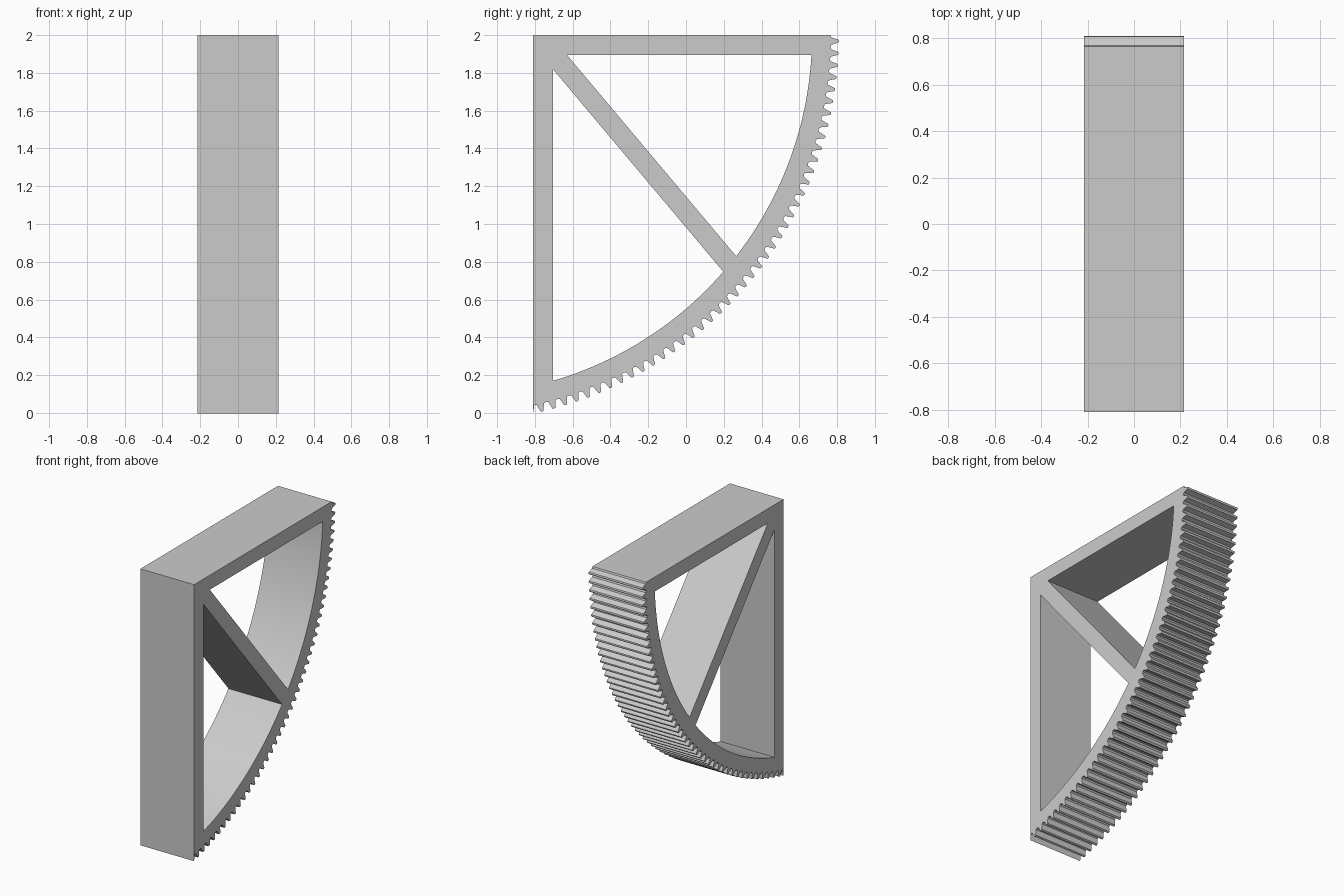
import bpy
from math import cos, sin, radians, sqrt, asin, acos, atan2
from mathutils import Matrix

if "Cube" in bpy.data.objects:
    bpy.data.objects.remove(bpy.data.objects["Cube"])

# Gear layout in the (y, z) plane
CY, CZ = -1.24, 2.0
R_IN, R_ROOT, R_TIP = 1.907, 2.005, 2.05
PITCH = radians(1.8)
LEFT, TOP, BAR = -0.81, 2.0, 0.105
HALF_WIDTH = 0.215


def polar(r, a):
    return (CY + r * cos(a), CZ - r * sin(a))


def arc(start, end, count=24):
    return [polar(R_IN, start + (end - start) * i / count) for i in range(count + 1)]


def rim_angle(point):
    return atan2(CZ - point[1], point[0] - CY)


# Toothed outer edge: fraction of the pitch against tooth height
TOOTH = [(0.0, 0.0), (0.18, 0.1), (0.27, 0.45), (0.38, 0.95), (0.5, 1.0),
         (0.62, 0.95), (0.73, 0.45), (0.82, 0.1)]
outer = [(LEFT, TOP)]
for i in range(44):
    for f, h in TOOTH:
        p = polar(R_ROOT + (R_TIP - R_ROOT) * h, (i + f) * PITCH)
        if p[0] > LEFT:
            outer.append(p)
outer.append((LEFT, CZ - sqrt(R_TIP ** 2 - (LEFT - CY) ** 2)))

# Openings either side of the diagonal brace
upper_rim, lower_rim = (0.265, 0.83), (0.2, 0.745)
upper = [(-0.63, TOP - BAR)] + arc(asin(BAR / R_IN), rim_angle(upper_rim))
lower = [(LEFT + BAR, 1.82)] + arc(rim_angle(lower_rim), acos((LEFT + BAR - CY) / R_IN))

# Extruded profile with holes
curve = bpy.data.curves.new("sector_profile", "CURVE")
curve.dimensions = "2D"
curve.fill_mode = "BOTH"
curve.extrude = HALF_WIDTH
for loop in (outer, upper, lower):
    spline = curve.splines.new("POLY")
    spline.points.add(len(loop) - 1)
    for pt, (y, z) in zip(spline.points, loop):
        pt.co = (y, z, 0, 1)
    spline.use_cyclic_u = True
helper = bpy.data.objects.new("sector_profile", curve)
bpy.context.collection.objects.link(helper)
bpy.context.view_layer.update()
mesh = bpy.data.meshes.new_from_object(
    helper.evaluated_get(bpy.context.evaluated_depsgraph_get()))
bpy.data.objects.remove(helper)
mesh.transform(Matrix(((0, 0, 1, 0), (1, 0, 0, 0), (0, 1, 0, 0), (0, 0, 0, 1))))

gear = bpy.data.objects.new("gear_sector", mesh)
bpy.context.collection.objects.link(gear)

# Single grey finish
grey = bpy.data.materials.new("plain_grey")
grey.use_nodes = True
grey.diffuse_color = (0.6, 0.6, 0.6, 1)
grey.node_tree.nodes["Principled BSDF"].inputs["Base Color"].default_value = (0.6, 0.6, 0.6, 1)
mesh.materials.clear()
mesh.materials.append(grey)

bpy.context.view_layer.objects.active = gear
gear.select_set(True)
bpy.ops.object.shade_smooth_by_angle(angle=radians(15))
